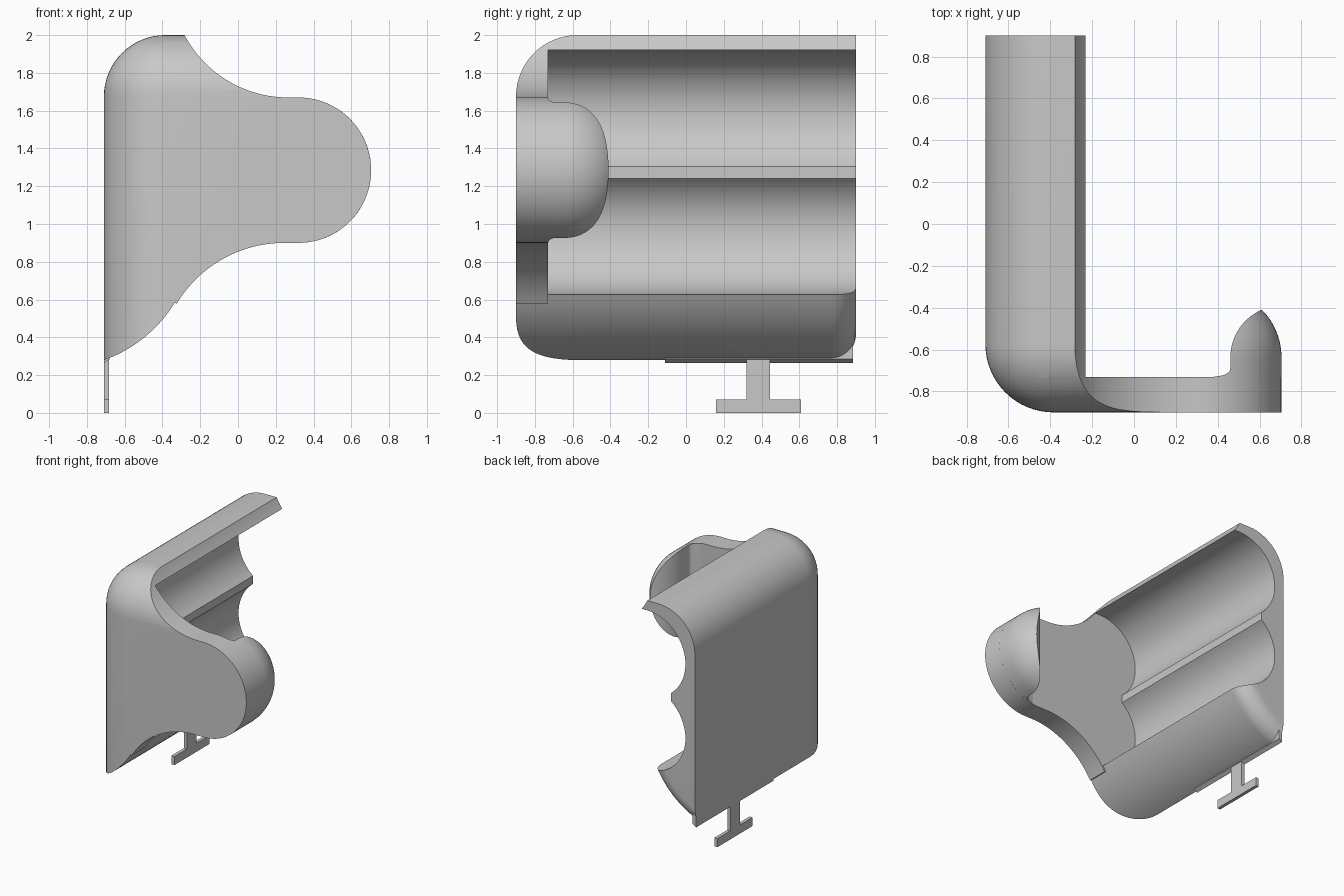
import bpy, bmesh
from math import sin, cos, acos, asin, atan2, radians, degrees, sqrt, pi

cube = bpy.data.objects.get("Cube")
if cube:
    bpy.data.objects.remove(cube, do_unlink=True)

grey = bpy.data.materials.new("plain grey")
grey.use_nodes = True
grey.diffuse_color = (0.58, 0.58, 0.58, 1)
for node in grey.node_tree.nodes:
    if node.type == 'BSDF_PRINCIPLED':
        node.inputs["Base Color"].default_value = grey.diffuse_color


def arc(centre, r, a0, a1, n=20):
    """Points (x, z) on an arc, angles in degrees."""
    angles = [radians(a0 + (a1 - a0) * i / n) for i in range(n + 1)]
    return [(centre[0] + r * cos(a), centre[1] + r * sin(a)) for a in angles]


def finish(name, bm):
    bmesh.ops.recalc_face_normals(bm, faces=bm.faces)
    mesh = bpy.data.meshes.new(name)
    bm.to_mesh(mesh)
    bm.free()
    mesh.materials.append(grey)
    obj = bpy.data.objects.new(name, mesh)
    bpy.context.collection.objects.link(obj)
    return obj


def loft(name, sections):
    """Skin equal-length (x, z) outlines placed along y, with end caps."""
    bm = bmesh.new()
    rings = [[bm.verts.new((x, y, z)) for x, z in pts] for y, pts in sections]
    for a, b in zip(rings, rings[1:]):
        for i in range(len(a)):
            j = (i + 1) % len(a)
            bm.faces.new((a[i], a[j], b[j], b[i]))
    bm.faces.new(rings[0])
    bm.faces.new(rings[-1])
    bmesh.ops.remove_doubles(bm, verts=bm.verts, dist=0.0002)
    return finish(name, bm)


def box(name, lo, hi):
    bm = bmesh.new()
    bmesh.ops.create_cube(bm, size=1)
    for v in bm.verts:
        v.co = [lo[k] if v.co[k] < 0 else hi[k] for k in range(3)]
    return finish(name, bm)


def activate(obj):
    bpy.ops.object.select_all(action='DESELECT')
    obj.select_set(True)
    bpy.context.view_layer.objects.active = obj


def smooth(obj):
    activate(obj)
    bpy.ops.object.shade_smooth_by_angle(angle=radians(30))


def rounded_limit():
    """Block with rounded top, front and side edges that trims the shell."""
    lo, hi = (-0.71, -0.9, -0.5), (1.5, 1.5, 2.0)
    bm = bmesh.new()
    bmesh.ops.create_cube(bm, size=1)
    for v in bm.verts:
        v.co = [lo[k] if v.co[k] < 0 else hi[k] for k in range(3)]
    edges = []
    for e in bm.edges:
        m = (e.verts[0].co + e.verts[1].co) / 2
        on = (m.x < lo[0] + 0.01) + (m.y < lo[1] + 0.01) + (m.z > hi[2] - 0.01)
        if on == 2:
            edges.append(e)
    bmesh.ops.bevel(bm, geom=edges, offset=0.325, segments=16, profile=0.5,
                    affect='EDGES')
    obj = finish("rounded_limit", bm)
    obj.hide_render = True
    return obj


def trim(obj, cutter):
    activate(obj)
    mod = obj.modifiers.new("trim", 'BOOLEAN')
    mod.operation = 'INTERSECT'
    mod.solver = 'EXACT'
    mod.object = cutter
    bpy.ops.object.modifier_apply(modifier=mod.name)


# Shared outline data
EDGE = -0.75                              # beyond the flat wall, trimmed later
UPPER, UPPER_R = (0.265, 2.29), 0.62      # concave shoulder above the head
LOWER, LOWER_R = (0.245, 0.235), 0.665    # concave shoulder below the head
BELLY, BELLY_R = (-0.949, 0.959), 0.72    # convex bottom
HEAD, HEAD_R = (0.32, 1.285), 0.385
GROOVE_X, GROOVE_R = -0.28, 0.345
GROOVE_TOP, GROOVE_LOW = 1.575, 0.97
FRONT_INNER, BACK = -0.73, 0.9


def upper_angle(z):
    return 180 + degrees(asin((UPPER[1] - z) / UPPER_R))


def belly_end(r):
    return -degrees(acos((EDGE - BELLY[0]) / r))


# Front plate
outline = [(EDGE, 2.05)]
outline += arc(UPPER, UPPER_R, upper_angle(2.05), 270, 28)
outline += arc(HEAD, HEAD_R, 90, -90, 48)
outline += arc(LOWER, LOWER_R, 90, 148.8, 24)
outline += arc(BELLY, BELLY_R, -31.5, belly_end(BELLY_R), 20)
front_plate = loft("front_plate", [(-0.95, outline), (FRONT_INNER, outline)])


# Long shell with two round grooves
def shell_section(r):
    dx, dz = GROOVE_X - BELLY[0], GROOVE_LOW - BELLY[1]
    d = sqrt(dx * dx + dz * dz)
    a = (r * r - GROOVE_R ** 2 + d * d) / (2 * d)
    h = sqrt(r * r - a * a)
    px = BELLY[0] + (a * dx + h * dz) / d
    pz = BELLY[1] + (a * dz - h * dx) / d
    groove_end = degrees(atan2(pz - GROOVE_LOW, px - GROOVE_X)) % 360
    belly_start = degrees(atan2(pz - BELLY[1], px - BELLY[0]))
    tilt = degrees(asin(0.27 / GROOVE_R))
    pts = [(EDGE, 2.05)]
    pts += arc(UPPER, UPPER_R, upper_angle(2.05), upper_angle(1.92), 6)
    pts += arc((GROOVE_X, GROOVE_TOP), GROOVE_R, 90, 180 + tilt, 32)
    pts += arc((GROOVE_X, GROOVE_LOW), GROOVE_R, 180 - tilt, groove_end, 32)
    pts += arc(BELLY, r, belly_start, belly_end(r), 24)[1:]
    return pts


sections = [(FRONT_INNER, shell_section(BELLY_R))]
ROUND = 0.13
for i in range(11):                       # rounded rear end of the belly
    a = i / 10 * pi / 2
    sections.append((BACK - ROUND + ROUND * sin(a),
                     shell_section(BELLY_R - ROUND * (1 - cos(a)))))
shell = loft("grooved_shell", sections)

limit = rounded_limit()
for part in (front_plate, shell):
    trim(part, limit)
    smooth(part)
bpy.data.objects.remove(limit, do_unlink=True)


# Pointed hook lip behind the round head
def lip_section(x_in, r):
    a = degrees(acos(min(1, (x_in - HEAD[0]) / r)))
    return arc(HEAD, r, a, -a, 32)


def ease(t, k):
    return (1 - sqrt(1 - k * t * t)) / (1 - sqrt(1 - k))


lip = []
for i in range(7):                        # fillet at the foot of the lip
    u = i / 6
    lip.append((FRONT_INNER + 0.04 * u,
                lip_section(0.46 - 0.08 * (1 - sqrt(1 - (1 - u) ** 2)), HEAD_R)))
for i in range(17):
    t = sin(i / 16 * pi / 2)
    lip.append((-0.64 + 0.23 * t,
                lip_section(0.46 + 0.15 * ease(t, 0.85),
                            HEAD_R - 0.095 * ease(t, 0.6))))
smooth(loft("hook_lip", lip))

# Thin strip and T-shaped tab under the flat wall
wall = -0.71
strip = [(wall, 0.265), (wall, 0.42), (wall + 0.03, 0.42), (wall + 0.03, 0.285)]
loft("bottom_strip", [(-0.11, strip), (0.885, strip)])
box("tab_stem", (wall, 0.32, 0.07), (wall + 0.027, 0.445, 0.30))
box("tab_foot", (wall, 0.16, 0), (wall + 0.027, 0.61, 0.07))
